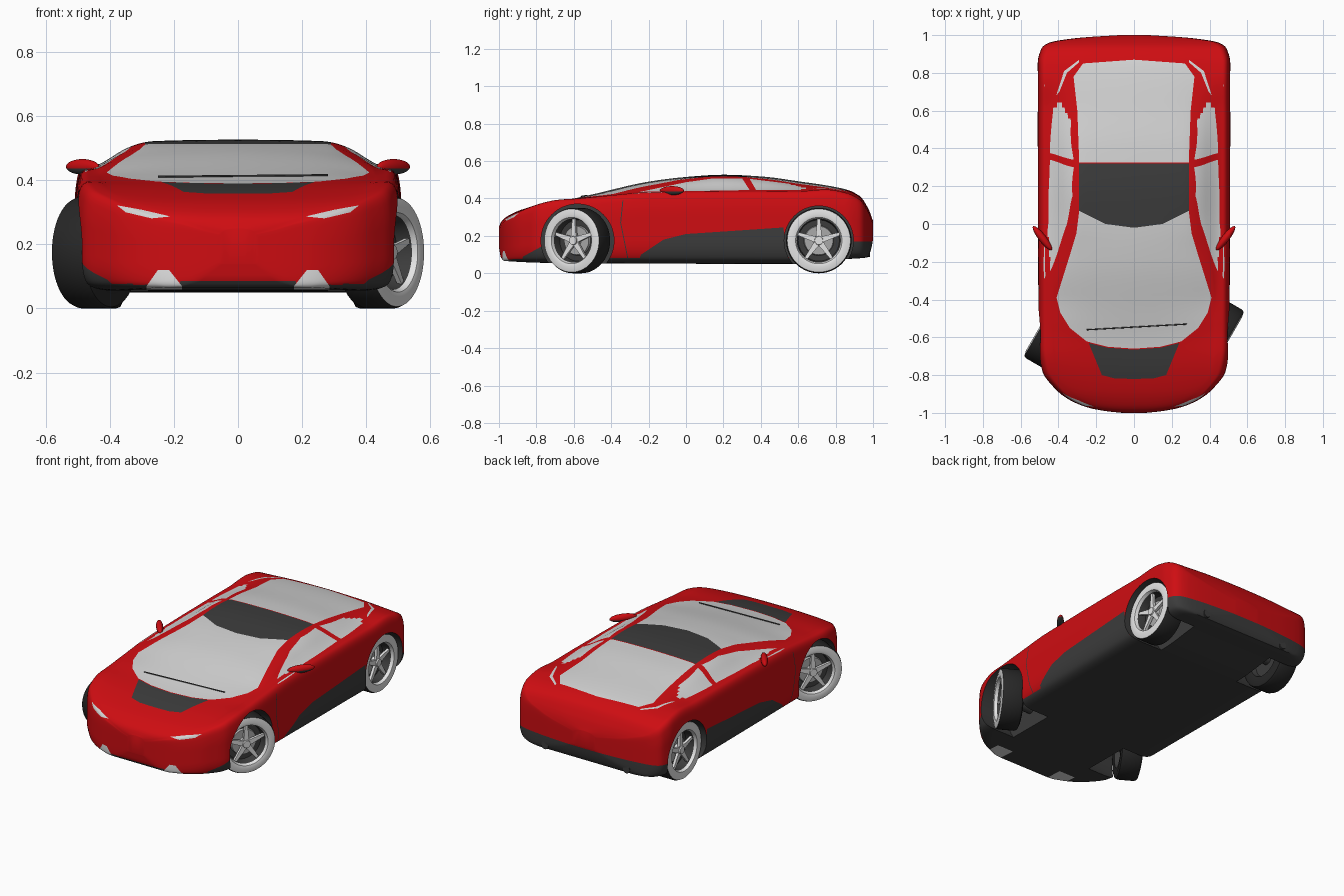
import bpy, bmesh, math
from mathutils import Vector, Matrix

if "Cube" in bpy.data.objects:
    bpy.data.objects.remove(bpy.data.objects["Cube"])


def material(name, r, g, b):
    m = bpy.data.materials.new(name)
    m.use_nodes = True
    m.diffuse_color = (r, g, b, 1)
    m.node_tree.nodes["Principled BSDF"].inputs["Base Color"].default_value = (r, g, b, 1)
    return m


MATS = [material("red_paint", .62, .004, .006), material("dark_trim", .045, .045, .045),
        material("pale_glass", .65, .65, .65), material("tyre_black", .02, .02, .02),
        material("white_rim", .78, .78, .78), material("spoke_grey", .4, .4, .4)]
RED, DARK, GLASS, TYRE, WHITE, GREY = range(6)


def add_object(name, bm, smooth=35):
    mesh = bpy.data.meshes.new(name)
    bm.to_mesh(mesh)
    bm.free()
    for m in MATS:
        mesh.materials.append(m)
    ob = bpy.data.objects.new(name, mesh)
    bpy.context.collection.objects.link(ob)
    if smooth:
        smooth_object(ob, smooth)
    return ob


def smooth_object(ob, angle):
    bpy.ops.object.select_all(action='DESELECT')
    ob.select_set(True)
    bpy.context.view_layer.objects.active = ob
    bpy.ops.object.shade_smooth_by_angle(angle=math.radians(angle))


def curve(*keys):
    """Smooth interpolation through (y, value) keys without overshoot."""
    xs, vs = zip(*keys)
    d = [(vs[i + 1] - vs[i]) / (xs[i + 1] - xs[i]) for i in range(len(xs) - 1)]
    m = [d[0]] + [2 * a * b / (a + b) if a * b > 0 else 0 for a, b in zip(d, d[1:])] + [d[-1]]

    def f(x):
        i = max(k for k in range(len(d)) if k == 0 or xs[k] <= x)
        h = xs[i + 1] - xs[i]
        t = (x - xs[i]) / h
        s = 1 - t
        return (s * s * ((1 + 2 * t) * vs[i] + t * h * m[i])
                + t * t * ((3 - 2 * t) * vs[i + 1] - s * h * m[i + 1]))
    return f


# Body proportions along the length
width = curve((-1, .06), (-.992, .14), (-.97, .25), (-.92, .36), (-.87, .42), (-.78, .485),
              (-.65, .505), (.85, .51), (.93, .49), (.96, .45), (.985, .3), (1, .08))
top = curve((-1, .25), (-.985, .28), (-.95, .308), (-.88, .34), (-.75, .375), (-.6, .4),
            (-.5, .422), (-.2, .49), (0, .515), (.2, .527), (.4, .518), (.6, .492),
            (.85, .45), (.93, .412), (.975, .345), (1, .28))
floor = curve((-1, .14), (-.99, .085), (-.97, .066), (-.7, .055), (.6, .05),
              (.85, .075), (.97, .085), (.99, .13), (1, .18))
belt_drop = curve((-1, .02), (-.7, -.005), (-.55, .01), (-.3, .045), (0, .08), (.2, .09),
                  (.4, .08), (.6, .055), (.8, .02), (1, .02))
rail_drop = curve((-1, .008), (-.7, -.003), (-.55, .008), (-.37, .025), (-.15, .022),
                  (0, .012), (.2, .008), (.6, .015), (1, .01))
rail_ratio = curve((-1, .75), (-.45, .83), (-.37, .82), (-.15, .72), (.05, .645),
                   (.3, .635), (.6, .65), (.8, .69), (1, .7))


def section(y):
    """Half cross-section from floor centre round to roof centre, corners rounded."""
    w, t, f = width(y), top(y), floor(y)
    belt, rail, r = t - belt_drop(y), t - rail_drop(y), w * rail_ratio(y)
    up = lambda k: f + k * (belt - f)
    pts = [(0, f), (.6 * w, f), (.93 * w, f), (w, up(.18)), (w, up(.5)), (w, up(.78)),
           (.97 * w, belt), (.87 * w, belt + .003), (r, rail),
           (.6 * r, t - .25 * rail_drop(y)), (0, t)]
    pts = [Vector(p) for p in pts]
    for _ in range(3):
        cut = [p.lerp(q, k) for p, q in zip(pts, pts[1:]) for k in (.25, .75)]
        pts = [pts[0]] + cut[1:-1] + [pts[-1]]
    return [(p.x, y, p.y) for p in pts]


def inside(u, v, poly):
    hit = False
    for (a, b), (c, d) in zip(poly, poly[1:] + poly[:1]):
        if (b > v) != (d > v) and u < a + (v - b) * (c - a) / (d - b):
            hit = not hit
    return hit


def paint(bm, mat, axis, outline, facing=.25):
    """Cut an outline into the faces that look along axis and colour what lies inside."""
    axis = Vector(axis)
    a, b = [k for k in range(3) if axis[k] == 0]

    def near(f, lo, hi):
        if f.normal.dot(axis) <= facing:
            return False
        us, vs = [v.co[a] for v in f.verts], [v.co[b] for v in f.verts]
        return max(us) >= lo[0] and min(us) <= hi[0] and max(vs) >= lo[1] and min(vs) <= hi[1]

    for p, q in zip(outline, outline[1:] + outline[:1]):
        lo, hi = [tuple(g(p[k], q[k]) for k in range(2)) for g in (min, max)]
        faces = [f for f in bm.faces if near(f, lo, hi)]
        geom = set(faces) | {e for f in faces for e in f.edges} | {v for f in faces for v in f.verts}
        co, no = Vector((0, 0, 0)), Vector((0, 0, 0))
        co[a], co[b], no[a], no[b] = p[0], p[1], q[1] - p[1], p[0] - q[0]
        bmesh.ops.bisect_plane(bm, geom=list(geom), dist=1e-4, plane_co=co, plane_no=no.normalized())
        bm.normal_update()
    for f in bm.faces:
        c = f.calc_center_median()
        if f.normal.dot(axis) > facing and inside(c[a], c[b], outline):
            f.material_index = mat


# Body shell: loft of half sections, closed at both ends
bm = bmesh.new()
N = 90
rows = [[bm.verts.new(p) for p in section(-math.cos(math.pi * i / N))] for i in range(N + 1)]
for r, s in zip(rows, rows[1:]):
    for j in range(len(r) - 1):
        bm.faces.new((r[j], s[j], s[j + 1], r[j + 1]))
bm.faces.new(rows[0])
bm.faces.new(rows[-1][::-1])
bm.normal_update()
for f in bm.faces:
    if f.normal.z < -.6:
        f.material_index = DARK

SIDE, FRONT, UP = (1, 0, 0), (0, -1, 0), (0, 0, 1)
# Glass and roof panel
paint(bm, GLASS, UP, [(0, -.66), (.14, -.65), (.25, -.622), (.34, -.55), (.39, -.47), (.41, -.39),
                      (.335, -.15), (.305, -.05), (.29, .07), (.15, 0), (0, -.02)])
paint(bm, DARK, UP, [(0, -.02), (.15, 0), (.29, .07), (.29, .32), (0, .32)])
paint(bm, GLASS, UP, [(0, .325), (.29, .325), (.3, .6), (.32, .78), (.27, .85), (0, .87)])
paint(bm, GLASS, SIDE, [(-.29, .426), (0, .439), (.34, .445), (.3, .508), (.15, .508), (0, .487)])
paint(bm, GLASS, SIDE, [(.375, .445), (.74, .447), (.6, .473), (.34, .505)])
# Bonnet vent and tail lights
paint(bm, DARK, UP, [(0, -.665), (.14, -.655), (.24, -.63), (.17, -.8), (.1, -.818), (0, -.82)])
paint(bm, GLASS, UP, [(.29, .87), (.37, .81), (.412, .68), (.395, .7), (.355, .8), (.29, .857)])
# Sill panel, rear bumper, front corners
paint(bm, DARK, SIDE, [(-.28, 0), (-.24, .1), (-.12, .18), (0, .21), (.3, .23), (.52, .245), (.56, 0)])
paint(bm, DARK, SIDE, [(.86, 0), (.86, .17), (1.1, .17), (1.1, 0)], -2)
paint(bm, DARK, SIDE, [(-.91, 0), (-.87, .09), (-.76, .15), (-.68, 0)])
# Headlights, lower grille, fog lights
paint(bm, GLASS, FRONT, [(.21, .287), (.27, .281), (.35, .3), (.378, .322), (.3, .308)], .05)
paint(bm, DARK, FRONT, [(0, 0), (.2, 0), (.18, .085), (0, .085)], .05)
paint(bm, WHITE, FRONT, [(.17, 0), (.175, .07), (.215, .12), (.25, .12), (.285, .07), (.285, 0)], .05)
# Door seam
paint(bm, DARK, SIDE, [(-.34, .39), (-.352, .27), (-.31, .06), (-.305, .06), (-.347, .27), (-.335, .39)])
body = add_object("body", bm, 0)

# Wheel wells cut through the mirrored shell
bm = bmesh.new()
for s in (-1, 1):
    for y, r in ((-.58, .195), (.71, .185)):
        bmesh.ops.create_cone(bm, cap_ends=True, segments=64, radius1=r, radius2=r, depth=.42,
                              matrix=Matrix.Translation((s * .49, y, .175)) @ Matrix.Rotation(math.pi / 2, 4, 'Y'))
for f in bm.faces:
    f.material_index = DARK
cutter = add_object("wheel_well_cutter", bm, 0)
cutter.hide_render = True
mirror = body.modifiers.new("mirror", 'MIRROR')
wells = body.modifiers.new("wells", 'BOOLEAN')
wells.operation, wells.solver, wells.object = 'DIFFERENCE', 'EXACT', cutter
bpy.context.view_layer.objects.active = body
for name in ("mirror", "wells"):
    bpy.ops.object.modifier_apply(modifier=name)
bpy.data.objects.remove(cutter)
smooth_object(body, 35)

# Wheel: lathed tyre and rim, five spokes and a hub, facing +x
bm = bmesh.new()
profile = [(.001, -.03, DARK), (.1, -.03, DARK), (.11, -.06, TYRE), (.155, -.065, TYRE),
           (.17, -.058, TYRE), (.175, -.045, TYRE), (.175, .045, TYRE), (.169, .059, WHITE),
           (.14, .066, WHITE), (.124, .062, WHITE), (.117, .045, DARK), (.11, -.005, DARK),
           (.08, -.005, GREY), (.076, .008, GREY), (.001, .008, GREY)]
SEG = 56
rings = [[bm.verts.new((x, r * math.cos(k * math.tau / SEG), r * math.sin(k * math.tau / SEG)))
          for k in range(SEG)] for r, x, _ in profile]
for (_, _, mat), p, q in zip(profile, rings, rings[1:]):
    for k in range(SEG):
        n = (k + 1) % SEG
        bm.faces.new((p[k], p[n], q[n], q[k])).material_index = mat
bm.faces.new(rings[0])
bm.faces.new(rings[-1])
bmesh.ops.recalc_face_normals(bm, faces=bm.faces)
first = len(bm.faces)
for k in range(5):
    spoke = bmesh.ops.create_cube(bm, size=1)["verts"]
    for v in spoke:
        wide = .034 if v.co.z < 0 else .016
        v.co = Vector((.032 + v.co.x * .016, v.co.y * wide, .065 + v.co.z * .11))
    bmesh.ops.rotate(bm, verts=spoke, matrix=Matrix.Rotation(k * math.tau / 5, 3, 'X'))
bmesh.ops.create_cone(bm, cap_ends=True, segments=24, radius1=.03, radius2=.022, depth=.04,
                      matrix=Matrix.Translation((.028, 0, 0)) @ Matrix.Rotation(math.pi / 2, 4, 'Y'))
for f in list(bm.faces)[first:]:
    f.material_index = WHITE
wheel = add_object("front_left_wheel", bm)
wheel.location, wheel.rotation_euler = (.445, -.582, .175), (0, 0, math.radians(-30))
for name, loc, turn in (("front_right_wheel", (-.445, -.582, .175), 150),
                        ("rear_left_wheel", (.425, .71, .175), 0),
                        ("rear_right_wheel", (-.425, .71, .175), 180)):
    ob = wheel.copy()
    ob.name, ob.location, ob.rotation_euler = name, loc, (0, 0, math.radians(turn))
    bpy.context.collection.objects.link(ob)


def rod(name, start, end, radius, mat=DARK):
    """Straight round bar between two points."""
    a, b = Vector(start), Vector(end)
    bm = bmesh.new()
    turn = (b - a).to_track_quat('Z', 'Y').to_matrix().to_4x4()
    bmesh.ops.create_cone(bm, cap_ends=True, segments=16, radius1=radius, radius2=radius,
                          depth=(b - a).length, matrix=Matrix.Translation((a + b) / 2) @ turn)
    for f in bm.faces:
        f.material_index = mat
    return add_object(name, bm)


# Door mirrors, axles and exhausts on both sides
for side, s in (("left", 1), ("right", -1)):
    bm = bmesh.new()
    bmesh.ops.create_uvsphere(bm, u_segments=24, v_segments=16, radius=1)
    for f in bm.faces:
        f.material_index = DARK if f.calc_center_median().z < -.1 else RED
    ob = add_object(side + "_mirror", bm, 50)
    ob.scale = (.08, .02, .024)
    ob.location, ob.rotation_euler = (s * .485, -.075, .442), (0, 0, s * math.radians(52))
    rod(side + "_mirror_stalk", (s * .42, -.13, .42), (s * .465, -.1, .432), .009)
    for end, y in (("front", -.582), ("rear", .71)):
        rod(f"{end}_{side}_axle", (s * .25, y, .175), (s * .42, y, .175), .03)
    rod(side + "_exhaust", (s * .28, .9, .11), (s * .28, .985, .11), .024)

# Windscreen wiper
rod("wiper", (-.25, -.56, top(-.56) + .003), (.28, -.53, top(-.53) + .001), .003)
